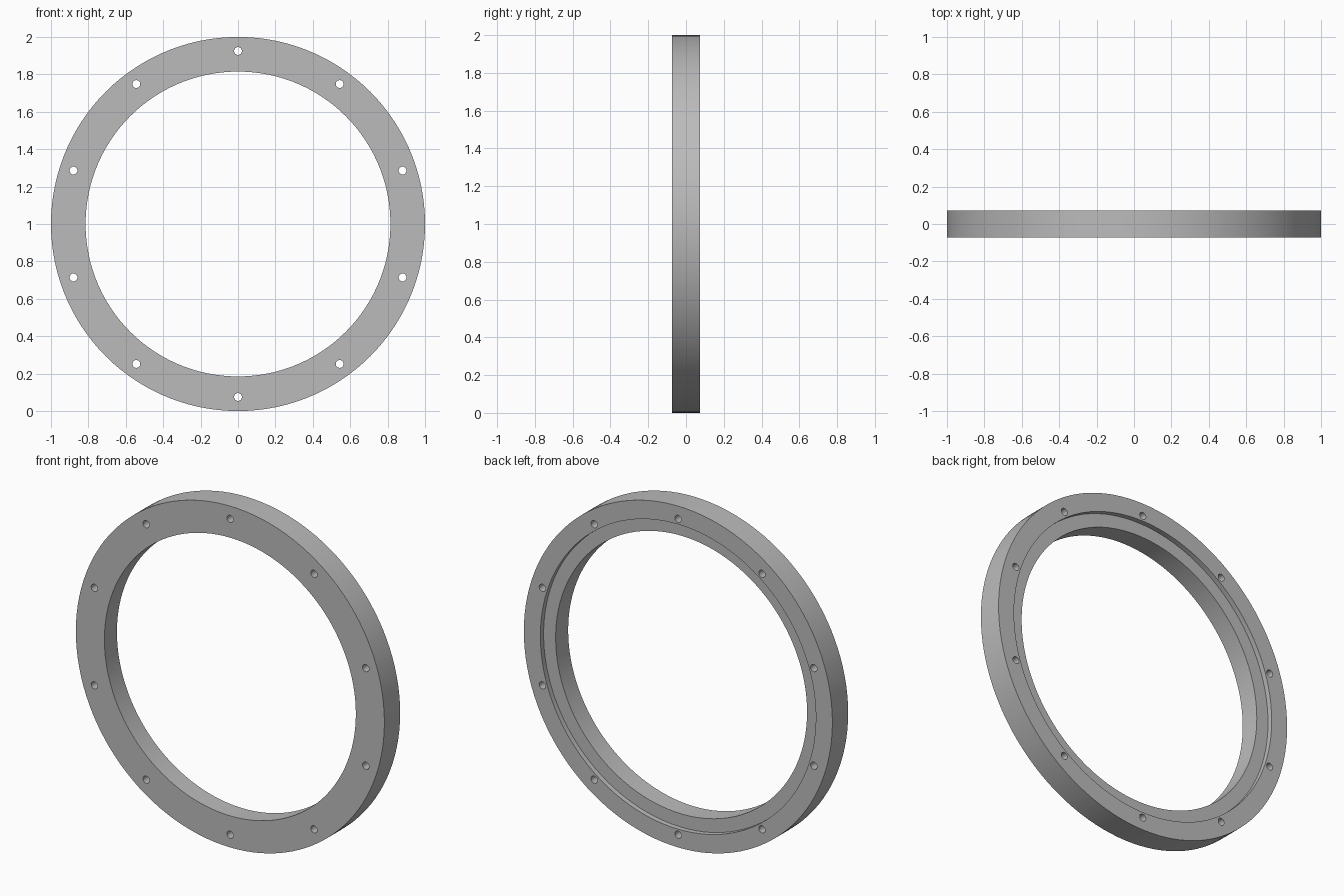
import bpy, bmesh
from math import pi, radians
from mathutils import Matrix, Vector

cube = bpy.data.objects.get("Cube")
if cube:
    bpy.data.objects.remove(cube, do_unlink=True)

SEGMENTS, HOLES = 120, 10
HALF_DEPTH, RECESS = 0.073, 0.03
INNER, LIP, OUTER = 0.815, 0.893, 1.0
HOLE_CIRCLE, HOLE_RADIUS = 0.925, 0.021
CENTRE = Vector((0, 0, 1))


def make_object(name, bm):
    bmesh.ops.recalc_face_normals(bm, faces=bm.faces)
    mesh = bpy.data.meshes.new(name)
    bm.to_mesh(mesh)
    bm.free()
    obj = bpy.data.objects.new(name, mesh)
    bpy.context.collection.objects.link(obj)
    return obj


# Grey metal
metal = bpy.data.materials.new("grey metal")
metal.use_nodes = True
grey = (0.5, 0.5, 0.5, 1)
metal.diffuse_color = grey
metal.node_tree.nodes["Principled BSDF"].inputs["Base Color"].default_value = grey

# Flange ring: stepped cross-section (radius, y) swept around the y axis
profile = [(INNER, -HALF_DEPTH), (OUTER, -HALF_DEPTH), (OUTER, HALF_DEPTH),
           (LIP, HALF_DEPTH), (LIP, HALF_DEPTH - RECESS), (INNER, HALF_DEPTH - RECESS)]
bm = bmesh.new()
loops = []
for i in range(SEGMENTS):
    turn = Matrix.Rotation(2 * pi * i / SEGMENTS, 3, 'Y')
    loops.append([bm.verts.new(CENTRE + turn @ Vector((r, y, 0))) for r, y in profile])
for i, a in enumerate(loops):
    b = loops[(i + 1) % SEGMENTS]
    for j in range(len(profile)):
        k = (j + 1) % len(profile)
        bm.faces.new((a[j], a[k], b[k], b[j]))
ring = make_object("flange_ring", bm)
ring.data.materials.append(metal)

# Bolt holes: evenly spaced cylinders drilled through the ring
bm = bmesh.new()
for i in range(HOLES):
    turn = Matrix.Rotation(2 * pi * i / HOLES, 4, 'Y')
    place = (Matrix.Translation(CENTRE) @ turn @ Matrix.Translation((0, 0, HOLE_CIRCLE))
             @ Matrix.Rotation(pi / 2, 4, 'X'))
    bmesh.ops.create_cone(bm, cap_ends=True, segments=24, radius1=HOLE_RADIUS,
                          radius2=HOLE_RADIUS, depth=4 * HALF_DEPTH, matrix=place)
cutter = make_object("bolt_hole_cutter", bm)
cutter.hide_render = True
cutter.data.materials.append(metal)

drill = ring.modifiers.new("bolt holes", 'BOOLEAN')
drill.operation = 'DIFFERENCE'
drill.solver = 'EXACT'
drill.object = cutter

bpy.ops.object.select_all(action='DESELECT')
bpy.context.view_layer.objects.active = ring
ring.select_set(True)
bpy.ops.object.modifier_apply(modifier=drill.name)
bpy.data.objects.remove(cutter, do_unlink=True)
bpy.ops.object.shade_smooth_by_angle(angle=radians(30))
